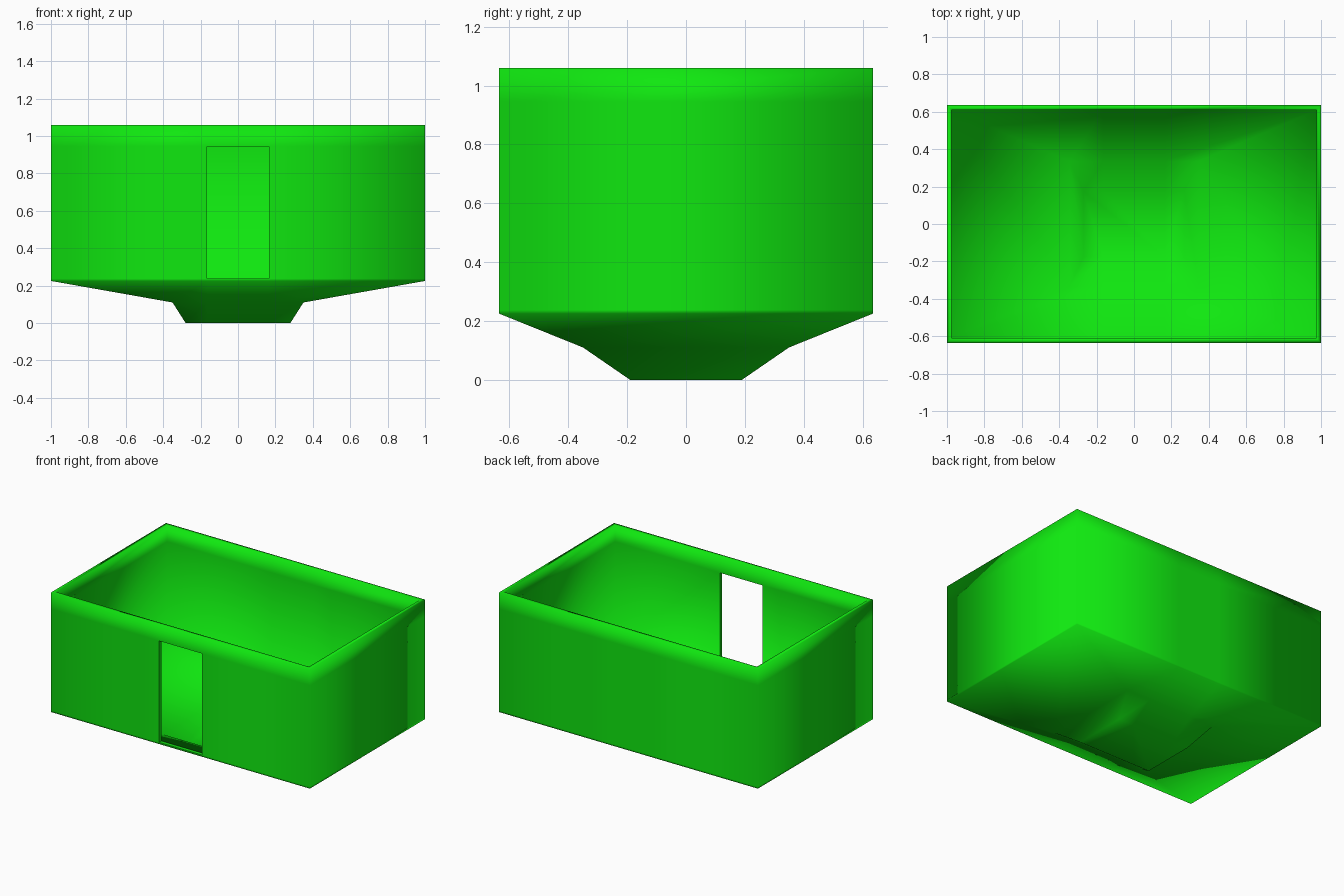
import bpy, bmesh

if "Cube" in bpy.data.objects:
    bpy.data.objects.remove(bpy.data.objects["Cube"])

DOOR = 0.165
# Shell profile (half width, half depth, height): up the outside, down the inside
PROFILE = [
    (0.28, 0.19, 0.0), (0.35, 0.35, 0.11), (1.0, 0.635, 0.225),
    (1.0, 0.635, 0.237), (1.0, 0.635, 0.945), (1.0, 0.635, 1.06),
    (0.975, 0.61, 1.06), (0.975, 0.61, 0.945), (0.975, 0.61, 0.237),
    (0.345, 0.335, 0.13), (0.27, 0.175, 0.025),
]
OUTER_DOOR, INNER_DOOR = 3, 7   # profile bands pierced by the doorway

bm = bmesh.new()


def ring(x, y, z):
    xs = (-x, -DOOR, DOOR, x)
    pts = [(a, -y, z) for a in xs] + [(a, y, z) for a in reversed(xs)]
    return [bm.verts.new(p) for p in pts]


# Walls and sloping hopper base, leaving the doorway open
rings = [ring(*p) for p in PROFILE]
for i in range(len(rings) - 1):
    a, b = rings[i], rings[i + 1]
    for j in range(8):
        if j == 1 and i in (OUTER_DOOR, INNER_DOOR):
            continue
        k = (j + 1) % 8
        bm.faces.new((a[j], a[k], b[k], b[j]))

# Underside and inner floor
bm.faces.new(rings[0][::-1])
bm.faces.new(rings[-1])

# Door jambs, threshold and lintel
lo, hi = rings[OUTER_DOOR], rings[OUTER_DOOR + 1]
ihi, ilo = rings[INNER_DOOR], rings[INNER_DOOR + 1]
outer = [lo[1], lo[2], hi[2], hi[1]]
inner = [ilo[1], ilo[2], ihi[2], ihi[1]]
jambs = []
for j in range(4):
    k = (j + 1) % 4
    jambs.append(bm.faces.new((outer[j], outer[k], inner[k], inner[j])))

bmesh.ops.recalc_face_normals(bm, faces=bm.faces[:])
for f in bm.faces:
    f.smooth = True
for f in jambs:
    for e in f.edges:
        e.smooth = False

mesh = bpy.data.meshes.new("hopper_shell")
bm.to_mesh(mesh)
bm.free()
shell = bpy.data.objects.new("hopper_shell", mesh)
bpy.context.collection.objects.link(shell)

# Green finish
green = bpy.data.materials.new("green")
green.diffuse_color = (0.005, 0.8, 0.005, 1.0)
green.use_nodes = True
green.node_tree.nodes["Principled BSDF"].inputs["Base Color"].default_value = green.diffuse_color
mesh.materials.append(green)
